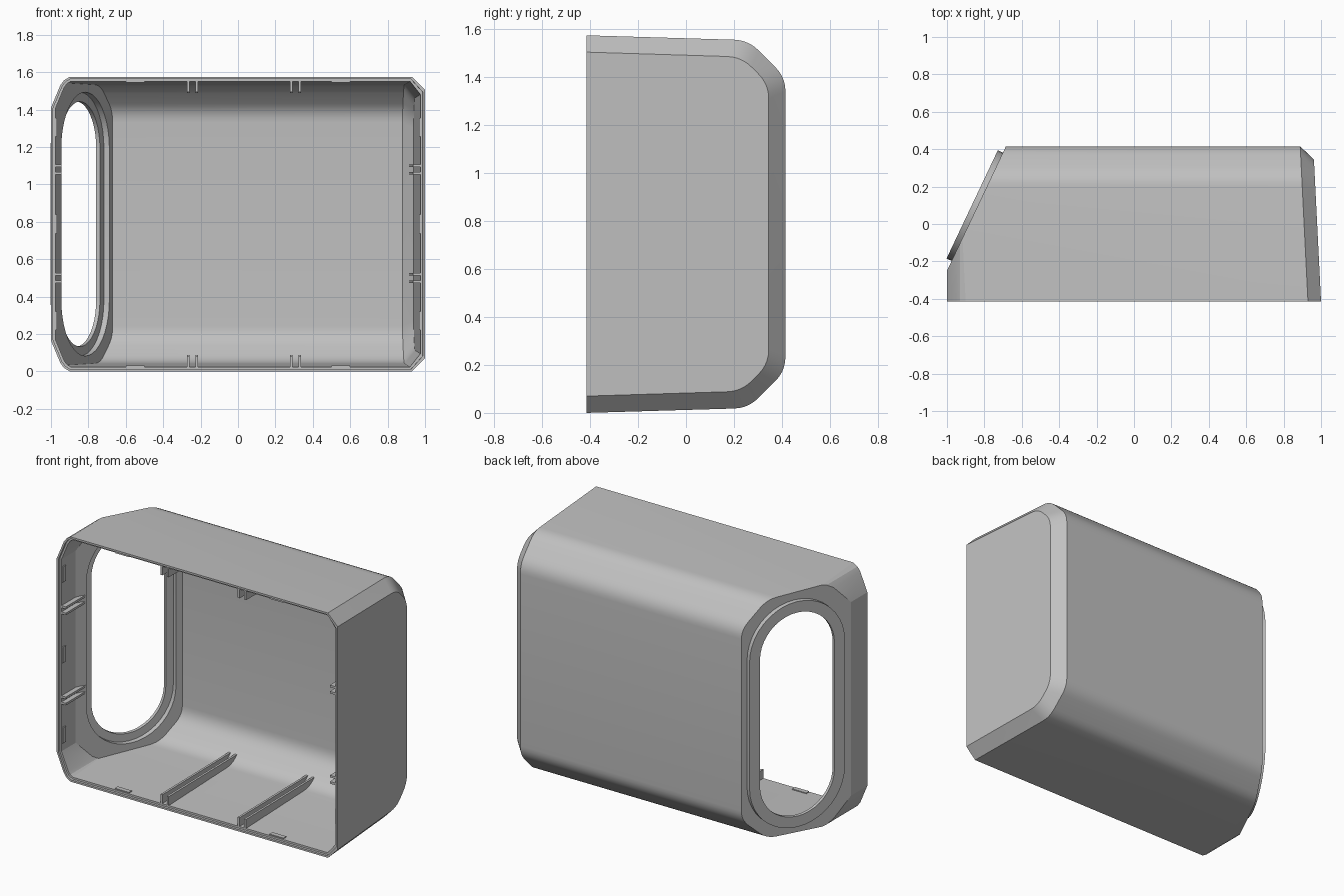
import bpy, bmesh, math
from mathutils import Vector

if "Cube" in bpy.data.objects:
    bpy.data.objects.remove(bpy.data.objects["Cube"])

H = 1.575            # overall height
MID = H / 2
FRONT = -0.415       # open front plane
WALL = 0.024

grey = bpy.data.materials.new("light_grey")
grey.use_nodes = True
grey.diffuse_color = (0.53, 0.53, 0.53, 1)
grey.node_tree.nodes["Principled BSDF"].inputs["Base Color"].default_value = (0.53, 0.53, 0.53, 1)


def finish(bm, name):
    bmesh.ops.recalc_face_normals(bm, faces=bm.faces)
    mesh = bpy.data.meshes.new(name)
    bm.to_mesh(mesh)
    bm.free()
    mesh.materials.append(grey)
    obj = bpy.data.objects.new(name, mesh)
    bpy.context.collection.objects.link(obj)
    return obj


def loft(bm, rings):
    """Skin a list of equal-length point rings and cap both ends."""
    loops = [[bm.verts.new(p) for p in ring] for ring in rings]
    n = len(loops[0])
    for a, b in zip(loops, loops[1:]):
        for i in range(n):
            j = (i + 1) % n
            bm.faces.new((a[i], a[j], b[j], b[i]))
    bm.faces.new(loops[0])
    bm.faces.new(loops[-1])


def prism(name, ring, offset):
    bm = bmesh.new()
    off = Vector(offset)
    loft(bm, [ring, [Vector(p) + off for p in ring]])
    return finish(bm, name)


def rounded(before, corner, after, size=0.06, steps=5):
    """Quadratic rounding of one profile corner."""
    c = Vector(corner)
    p = c + (Vector(before) - c).normalized() * size
    q = c + (Vector(after) - c).normalized() * size
    ts = [i / steps for i in range(steps + 1)]
    return [p * (1 - t) ** 2 + c * 2 * t * (1 - t) + q * t * t for t in ts]


def profile(d, front):
    """Side profile (y, z), inset by d, with soft rear corners."""
    s = Vector((front, d + 0.03 * (front - FRONT)))
    a = Vector((0.26 - 0.41 * d, 0.02 + d))
    b = Vector((0.415 - d, 0.175 + 0.41 * d))
    low = [s] + rounded(s, a, b) + rounded(a, b, (b.x, MID))
    return low + [Vector((p.x, H - p.y)) for p in reversed(low)]


def section(x, d, front):
    return [(x - 0.05 * (p.x - FRONT), p.x, p.y) for p in profile(d, front)]


def cut(bm, co, no):
    geom = bm.verts[:] + bm.edges[:] + bm.faces[:]
    bmesh.ops.bisect_plane(bm, geom=geom, plane_co=co, plane_no=no, clear_outer=True)
    rim = [e for e in bm.edges if e.is_boundary]
    if rim:
        bmesh.ops.holes_fill(bm, edges=rim, sides=0)


# Slanted opening frame: direction along the face, and its outward normal
ALONG = Vector((0.315, 0.665, 0)).normalized()
OUT = Vector((-ALONG.y, ALONG.x, 0))
CENTRE = Vector((-0.838, 0.092, MID))


def body(name, t, front, back=None):
    """Housing solid inset by t."""
    bm = bmesh.new()
    loft(bm, [section(-1.2, t, front),
              section(0.93 - 0.41 * t, t, front),
              section(1 - t, t + 0.07, front)])
    planes = [(Vector((-1, 0, MID)), Vector((-1, 0, 0))), (CENTRE, OUT)]
    # Stepped bevels on the upper and lower corners of the opening end
    outline = [(-1, 1.41), (-0.95, 1.53), (-0.93, 1.557), (-0.895, 1.578)]
    for (x0, z0), (x1, z1) in zip(outline, outline[1:]):
        for s in (1, -1):
            n = Vector((z0 - z1, 0, s * (x1 - x0))).normalized()
            planes.append((Vector((x0, 0, MID + s * (z0 - MID))), n))
    for co, no in planes:
        cut(bm, co - no * t, no)
    if back is not None:
        cut(bm, Vector((0, back, 0)), Vector((0, 1, 0)))
    return finish(bm, name)


def stadium(name, r, h0, h1, steps=20):
    ring = []
    for end in (1, -1):
        for i in range(steps + 1):
            a = math.pi * i / steps
            ring.append(CENTRE + OUT * h0 + ALONG * (end * r * math.cos(a))
                        + Vector((0, 0, end * (0.405 + r * math.sin(a)))))
    return prism(name, ring, OUT * (h1 - h0))


def boolean(target, tool, op):
    mod = target.modifiers.new("bool", "BOOLEAN")
    mod.operation, mod.solver, mod.object = op, "EXACT", tool
    bpy.context.view_layer.objects.active = target
    bpy.ops.object.modifier_apply(modifier=mod.name)
    bpy.data.objects.remove(tool)


# Housing shell with raised oval collar, hollow interior and front rebate
shell = body("housing_shell", 0, FRONT)
boolean(shell, stadium("collar", 0.32, -0.012, 0.03), "UNION")
boolean(shell, body("cavity", WALL, FRONT - 0.1), "DIFFERENCE")
boolean(shell, body("rebate", 0.012, FRONT - 0.1, FRONT + 0.015), "DIFFERENCE")
boolean(shell, stadium("collar_pocket", 0.30, -0.1, 0.008), "DIFFERENCE")
boolean(shell, stadium("opening", 0.25, -0.15, 0.15), "DIFFERENCE")

bpy.ops.object.select_all(action="DESELECT")
shell.select_set(True)
bpy.context.view_layer.objects.active = shell
bpy.ops.object.shade_smooth_by_angle(angle=math.radians(22))

# Paired guide ribs on floor and ceiling
rib = [(-0.40, 0.015), (0.23, 0.03), (0.31, 0.088), (-0.40, 0.082)]
for x in (-0.265, -0.22, 0.285, 0.33):
    for name, flip in (("floor_rib", False), ("ceiling_rib", True)):
        ring = [(x - 0.007, y, H - z if flip else z) for y, z in rib]
        prism(name, ring, (0.014, 0, 0))

# Paired guide ribs on the end walls
left = [(0.985, -0.40), (0.95, 0.29), (0.915, 0.29), (0.935, -0.40)]
right = [(-0.985, -0.40), (-0.985, -0.26), (-0.945, -0.20), (-0.945, -0.40)]
for z in (0.48, 0.52, 1.06, 1.10):
    for name, pts in (("left_wall_rib", left), ("right_wall_rib", right)):
        prism(name, [(x, y, z - 0.007) for x, y in pts], (0, 0, 0.014))

# Small snap tabs just inside the rim
for x in (-0.55, 0.55):
    for z in (0.024, H - 0.024):
        ring = [(x - 0.05, -0.395 + dy, z + dz)
                for dy, dz in ((0, -0.007), (0.03, -0.007), (0.03, 0.007), (0, 0.007))]
        prism("rim_tab", ring, (0.1, 0, 0))
for z in (0.27, MID, 1.305):
    for x in (-0.976, 0.974):
        ring = [(x + dx, -0.395 + dy, z - 0.05)
                for dx, dy in ((-0.007, 0), (0.007, 0), (0.007, 0.03), (-0.007, 0.03))]
        prism("side_tab", ring, (0, 0, 0.1))
